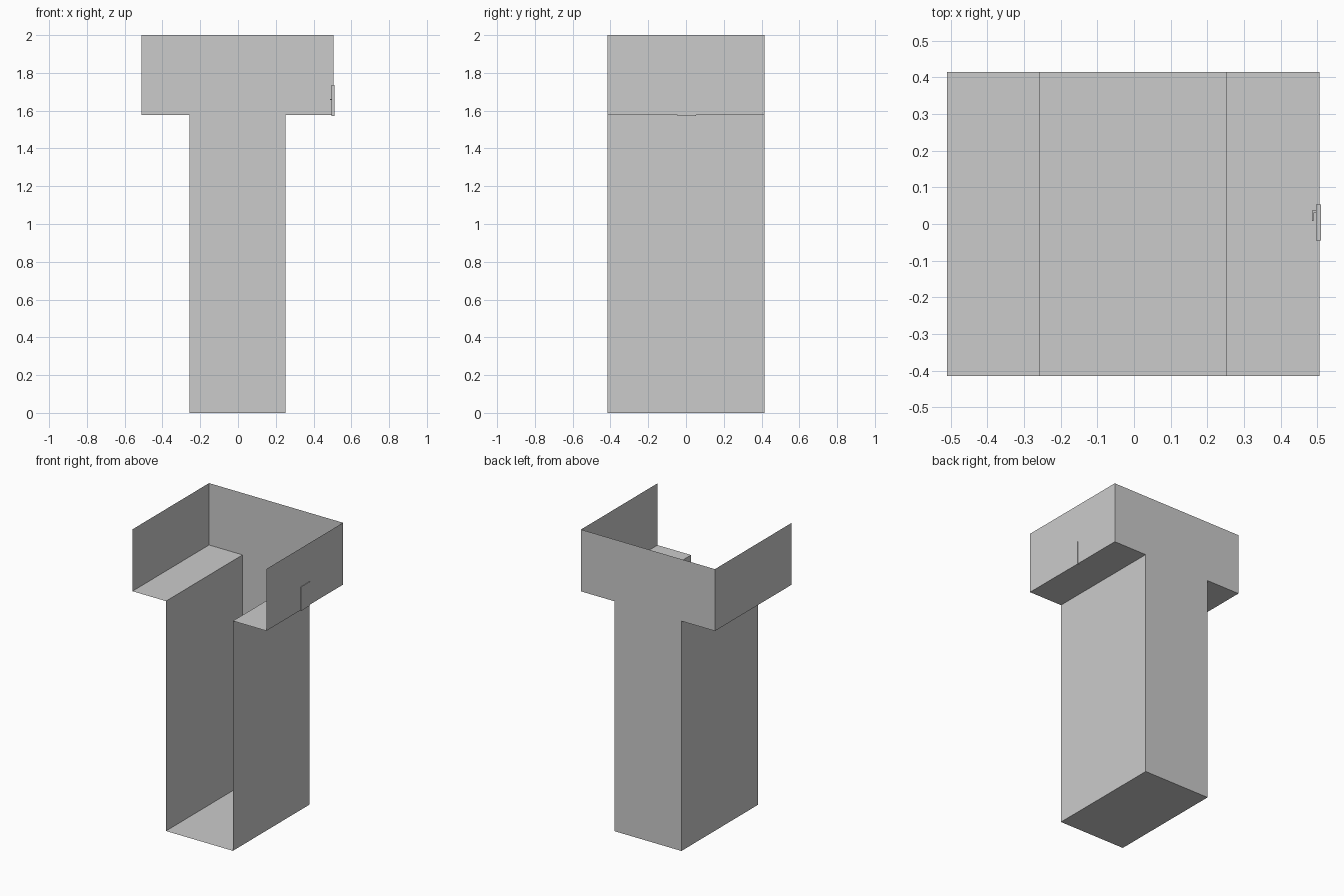
import bpy, bmesh

if "Cube" in bpy.data.objects:
    bpy.data.objects.remove(bpy.data.objects["Cube"])

Y0, Y1 = -0.415, 0.415          # open front, closed back
XL, XR = -0.51, 0.506           # wide upper part
CL, CR = -0.256, 0.252          # narrow corridor
SHELF, TOP = 1.576, 2.0


def make_object(name, bm):
    mesh = bpy.data.meshes.new(name)
    bm.to_mesh(mesh)
    bm.free()
    obj = bpy.data.objects.new(name, mesh)
    bpy.context.collection.objects.link(obj)
    return obj


def box(name, lo, hi):
    bm = bmesh.new()
    bmesh.ops.create_cube(bm, size=1)
    for v in bm.verts:
        v.co = [(a + b) / 2 + c * (b - a) for a, b, c in zip(lo, hi, v.co)]
    return make_object(name, bm)


# T-shaped shell: single-sheet walls swept from front to back, closed by a back wall
profile = [(XL, TOP), (XL, SHELF), (CL, SHELF), (CL, 0),
           (CR, 0), (CR, SHELF), (XR, SHELF), (XR, TOP)]
bm = bmesh.new()
front = [bm.verts.new((x, Y0, z)) for x, z in profile]
back = [bm.verts.new((x, Y1, z)) for x, z in profile]
for i in range(len(profile) - 1):
    bm.faces.new((front[i], front[i + 1], back[i + 1], back[i]))
bm.faces.new(back)
bmesh.ops.recalc_face_normals(bm, faces=bm.faces)
make_object("room_shell", bm)

# Small door set in the right wall
box("door", (0.496, -0.045, 1.572), (0.51, 0.053, 1.736))

# Lever handle on the inside of the door
box("handle_stem", (0.489, 0.030, 1.656), (0.497, 0.037, 1.663))
box("handle_lever", (0.486, 0.008, 1.656), (0.490, 0.037, 1.663))
